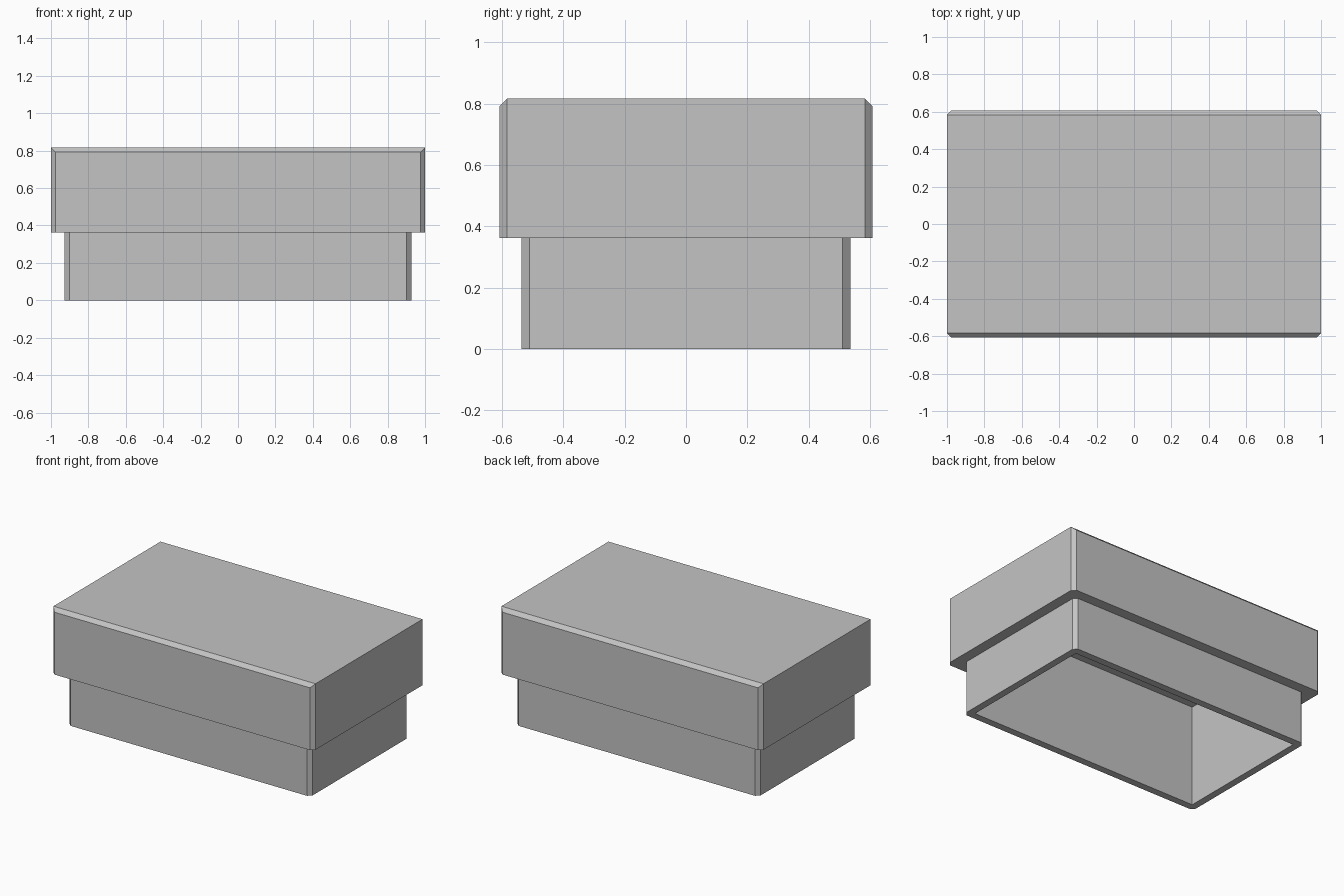
import bpy, bmesh

cube = bpy.data.objects.get("Cube")
if cube:
    bpy.data.objects.remove(cube, do_unlink=True)

grey = bpy.data.materials.new("plain grey")
grey.use_nodes = True
grey.diffuse_color = (0.55, 0.55, 0.55, 1)
grey.node_tree.nodes["Principled BSDF"].inputs["Base Color"].default_value = grey.diffuse_color

CHAMFER = 0.025
SEAM = 0.362            # height where the lid rests on the body
INNER = (0.878, 0.486)  # half width and half depth of the cavity
CEILING = 0.697


def chamfered(hx, hy):
    """Outline of a rectangle with cut corners, counter-clockwise."""
    c = CHAMFER
    return [(hx, c - hy), (hx, hy - c), (hx - c, hy), (c - hx, hy),
            (-hx, hy - c), (-hx, c - hy), (c - hx, -hy), (hx - c, -hy)]


def inner_outline():
    """Square-cornered cavity, each corner doubled to pair with the outline."""
    x, y = INNER
    return [(x, -y), (x, y), (x, y), (-x, y), (-x, y), (-x, -y), (-x, -y), (x, -y)]


def shell(name, rings, caps=(), closed=False):
    """Skin consecutive rings of points; caps lists ring indices to fill."""
    bm = bmesh.new()
    loops = [[bm.verts.new(p) for p in ring] for ring in rings]
    pairs = list(zip(loops, loops[1:]))
    if closed:
        pairs.append((loops[-1], loops[0]))
    for a, b in pairs:
        for i in range(len(a)):
            j = (i + 1) % len(a)
            bm.faces.new((a[i], a[j], b[j], b[i]))
    for i in caps:
        bm.faces.new(loops[i])
    bmesh.ops.remove_doubles(bm, verts=bm.verts, dist=0.0001)
    bmesh.ops.recalc_face_normals(bm, faces=bm.faces)
    mesh = bpy.data.meshes.new(name)
    bm.to_mesh(mesh)
    bm.free()
    mesh.materials.append(grey)
    obj = bpy.data.objects.new(name, mesh)
    bpy.context.collection.objects.link(obj)
    return obj


def at(outline, z):
    return [(x, y, z) for x, y in outline]


# Open body: a chamfered tube around the cavity
body = chamfered(0.927, 0.536)
shell("body", [at(body, 0), at(body, SEAM), at(inner_outline(), SEAM),
               at(inner_outline(), 0)], closed=True)

# Lid: overhanging cap, with front and back top edges mitred into the corners
HX, HY, TOP = 1.0, 0.608, 0.817
lid = chamfered(HX, HY)
shoulder = [(x, y, TOP - CHAMFER if abs(y) > HY - CHAMFER / 2 else TOP) for x, y in lid]
top = [(HX if x > 0 else -HX, (HY - CHAMFER) * (1 if y > 0 else -1), TOP) for x, y in lid]
shell("lid", [at(inner_outline(), CEILING), at(inner_outline(), SEAM),
              at(lid, SEAM), shoulder, top], caps=())

# Lid surfaces: top panel and cavity ceiling
for name, (x, y), z, up in (("lid_top", (HX, HY - CHAMFER), TOP, 1),
                            ("lid_ceiling", INNER, CEILING, -1)):
    corners = [(-x, -y, z), (x, -y, z), (x, y, z), (-x, y, z)][::up]
    shell(name, [corners], caps=[0]).data.polygons[0].use_smooth = False
